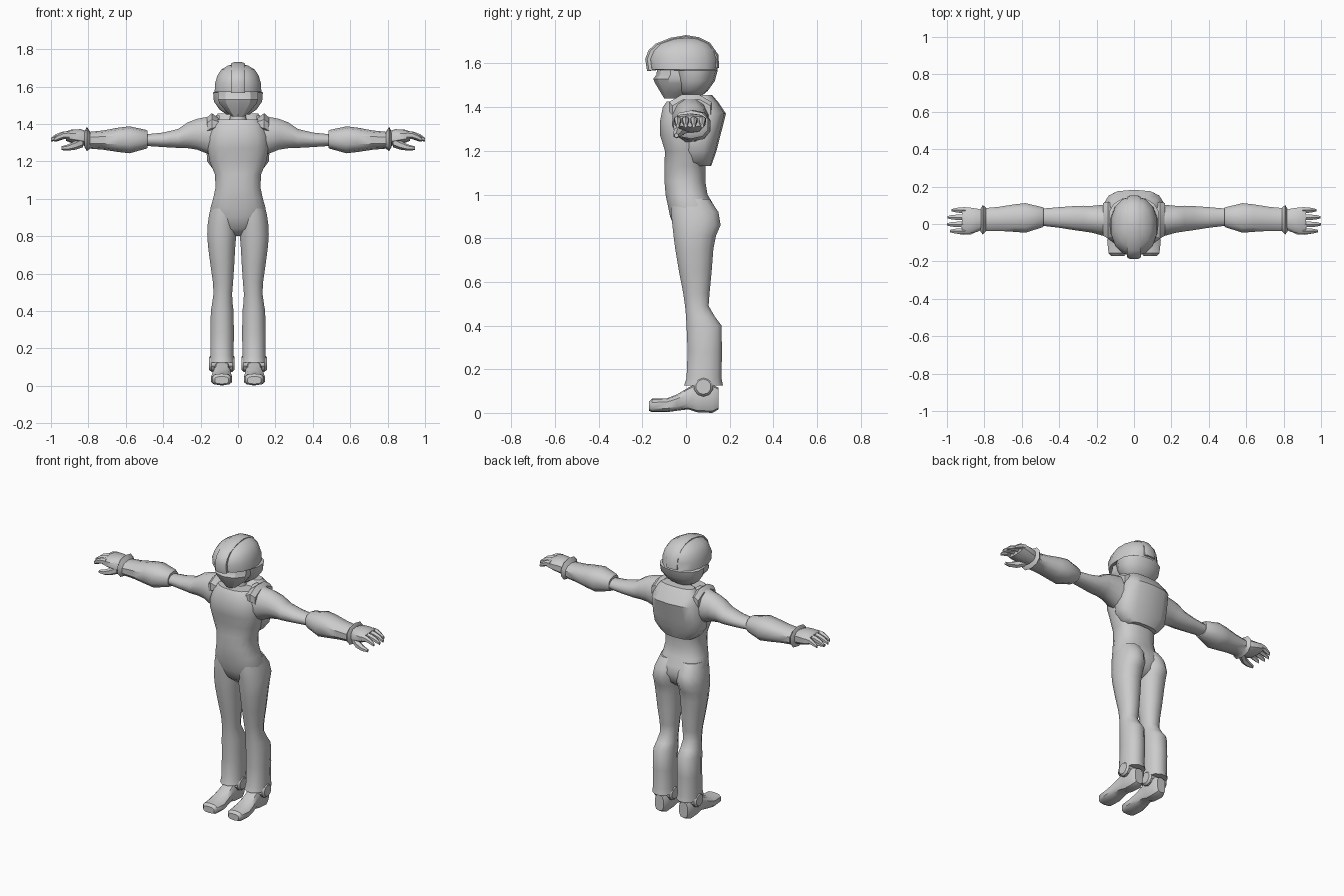
import bpy, bmesh, math

mat = bpy.data.materials.new("plain_grey")
mat.diffuse_color = (0.6, 0.6, 0.6, 1)


def finish(name, bm, mirror=False, angle=40):
    bmesh.ops.recalc_face_normals(bm, faces=bm.faces)
    me = bpy.data.meshes.new(name)
    bm.to_mesh(me)
    bm.free()
    me.materials.append(mat)
    ob = bpy.data.objects.new(name, me)
    bpy.context.collection.objects.link(ob)
    bpy.ops.object.select_all(action='DESELECT')
    ob.select_set(True)
    bpy.context.view_layer.objects.active = ob
    bpy.ops.object.shade_smooth_by_angle(angle=math.radians(angle))
    if mirror:
        m = ob.modifiers.new("mirror", 'MIRROR')
        m.use_mirror_merge = False
    return ob


def loft(name, axis, rings, n=12, power=1.0, mirror=False, angle=40):
    """Rings are (position, u_min, u_max, v_min, v_max) across the given axis."""
    bm = bmesh.new()
    loops = []
    for p, u0, u1, v0, v1 in rings:
        loop = []
        for i in range(n):
            a = 2 * math.pi * (i + 0.5) / n
            c, s = math.cos(a), math.sin(a)
            u = (u0 + u1) / 2 + (u1 - u0) / 2 * math.copysign(abs(c) ** power, c)
            v = (v0 + v1) / 2 + (v1 - v0) / 2 * math.copysign(abs(s) ** power, s)
            co = {'x': (p, u, v), 'y': (u, p, v), 'z': (u, v, p)}[axis]
            loop.append(bm.verts.new(co))
        loops.append(loop)
    for a, b in zip(loops, loops[1:]):
        for i in range(n):
            j = (i + 1) % n
            bm.faces.new((a[i], a[j], b[j], b[i]))
    bm.faces.new(loops[0])
    bm.faces.new(loops[-1])
    return finish(name, bm, mirror, angle)


def sym(rows):
    """Centred rings from (z, half_width, y_min, y_max)."""
    return [(z, -w, w, a, b) for z, w, a, b in rows]


# Body
loft("torso", 'z', sym([
    (0.80, .04, 0.0, .07), (0.84, .10, -.05, .12), (0.90, .145, -.075, .14),
    (0.95, .15, -.085, .13), (1.00, .135, -.095, .10), (1.06, .122, -.10, .09),
    (1.13, .125, -.10, .09), (1.20, .155, -.098, .10), (1.27, .165, -.12, .11),
    (1.33, .165, -.122, .12), (1.40, .145, -.108, .12), (1.425, .12, -.09, .11)]),
    16, 0.8)
loft("back_vest", 'z', sym([
    (1.13, .10, .0, .115), (1.15, .13, -.01, .122), (1.20, .168, -.03, .14),
    (1.26, .172, -.04, .155), (1.37, .162, -.02, .183), (1.42, .14, .01, .15),
    (1.455, .11, .04, .12)]), 14, 0.75, angle=35)
loft("shoulder_strap", 'x', [
    (.105, -.08, .12, 1.36, 1.435), (.14, -.085, .125, 1.34, 1.462),
    (.165, -.07, .12, 1.33, 1.44)], 8, mirror=True, angle=25)
loft("neck", 'z', sym([(1.39, .06, -.04, .08), (1.43, .045, -.025, .055),
                       (1.50, .045, -.03, .055)]))

# Legs, ankle joints and shoes
loft("trouser_leg", 'z', [
    (.125, .018, .152, -.012, .172), (.16, .022, .15, .0, .165),
    (.28, .02, .15, .005, .167), (.40, .022, .147, .0, .165),
    (.44, .027, .14, -.002, .135), (.49, .03, .133, -.006, .105),
    (.55, .025, .135, -.015, .11), (.65, .018, .15, -.035, .12),
    (.75, .012, .163, -.052, .128), (.81, .006, .167, -.06, .14),
    (.86, .004, .165, -.066, .162), (.92, .0, .156, -.072, .152),
    (.98, .0, .14, -.07, .11)], 12, 0.9, mirror=True)
loft("ankle_joint", 'x', [
    (.018, .045, .115, .085, .155), (.03, .035, .125, .075, .165),
    (.142, .035, .125, .075, .165), (.154, .045, .115, .085, .155)],
    10, mirror=True, angle=30)
loft("shoe", 'y', [
    (-.17, .05, .125, .01, .05), (-.155, .037, .138, .003, .065),
    (-.09, .03, .145, .003, .066), (-.04, .035, .14, .01, .085),
    (.01, .04, .13, .016, .115), (.05, .042, .128, .003, .135),
    (.12, .04, .13, .0, .13), (.148, .055, .115, .015, .115)],
    10, 0.65, mirror=True)

# Arms and gauntlets
loft("upper_arm", 'x', [
    (.10, -.06, .11, 1.22, 1.45), (.17, -.065, .105, 1.24, 1.44),
    (.22, -.05, .10, 1.26, 1.43), (.27, -.042, .10, 1.268, 1.41),
    (.32, -.035, .098, 1.27, 1.375), (.40, -.022, .092, 1.275, 1.355),
    (.50, -.01, .083, 1.282, 1.345)], 12, mirror=True)
loft("gauntlet", 'x', [
    (.483, -.015, .088, 1.272, 1.362), (.49, -.02, .092, 1.268, 1.368),
    (.58, -.05, .115, 1.243, 1.387), (.64, -.045, .108, 1.25, 1.38),
    (.72, -.04, .095, 1.262, 1.365), (.79, -.04, .088, 1.268, 1.358),
    (.808, -.06, .105, 1.255, 1.385), (.82, -.045, .085, 1.275, 1.36)],
    10, 0.85, mirror=True)

# Hands
loft("palm", 'x', [
    (.79, -.02, .07, 1.28, 1.355), (.84, -.045, .085, 1.285, 1.372),
    (.89, -.055, .092, 1.298, 1.37), (.92, -.052, .09, 1.31, 1.36)],
    10, 0.75, mirror=True)
for i, (y, tip) in enumerate([(.074, .975), (.036, .998), (-.002, 1.0), (-.038, .985)]):
    d = tip - 1.0
    loft(f"finger_{i + 1}", 'x', [
        (.90, y - .019, y + .019, 1.32, 1.362),
        (.94 + d / 2, y - .017, y + .017, 1.32, 1.358),
        (.975 + d, y - .014, y + .014, 1.312, 1.345),
        (tip, y - .007, y + .007, 1.305, 1.325)], 6, mirror=True)
loft("thumb", 'x', [
    (.83, -.04, .02, 1.275, 1.33), (.87, -.058, -.012, 1.262, 1.31),
    (.91, -.06, -.024, 1.257, 1.29), (.945, -.054, -.034, 1.26, 1.28)],
    6, mirror=True)

# Head: face under a helmet with an overhanging brim
loft("face", 'z', sym([
    (1.44, .035, -.10, .0), (1.465, .065, -.115, .03), (1.51, .105, -.142, .05),
    (1.53, .112, -.15, .05), (1.55, .112, -.135, .05), (1.60, .11, -.13, .05)]),
    10, angle=30)
loft("helmet", 'z', sym([
    (1.45, .06, -.02, .07), (1.475, .10, -.04, .10), (1.52, .132, -.055, .132),
    (1.568, .136, -.07, .145), (1.572, .128, -.165, .145), (1.62, .125, -.172, .148),
    (1.66, .112, -.155, .135), (1.69, .092, -.125, .11), (1.712, .055, -.07, .07),
    (1.72, .02, -.02, .03)]), 14, 0.9)

# Crest ridge running over the helmet
profile = [(-.178, 1.565), (-.187, 1.62), (-.172, 1.66), (-.14, 1.69), (-.07, 1.718),
           (0, 1.73), (.06, 1.72), (.11, 1.695), (.148, 1.64), (.152, 1.58),
           (.05, 1.56), (-.08, 1.575)]
bm = bmesh.new()
cols = []
for x, k in [(-.038, .95), (-.022, 1.0), (.022, 1.0), (.038, .95)]:
    cols.append([bm.verts.new((x, y * k, 1.6 + (z - 1.6) * k)) for y, z in profile])
for a, b in zip(cols, cols[1:]):
    for i in range(len(a)):
        j = (i + 1) % len(a)
        bm.faces.new((a[i], a[j], b[j], b[i]))
bm.faces.new(cols[0])
bm.faces.new(cols[-1])
finish("helmet_crest", bm, angle=30)
